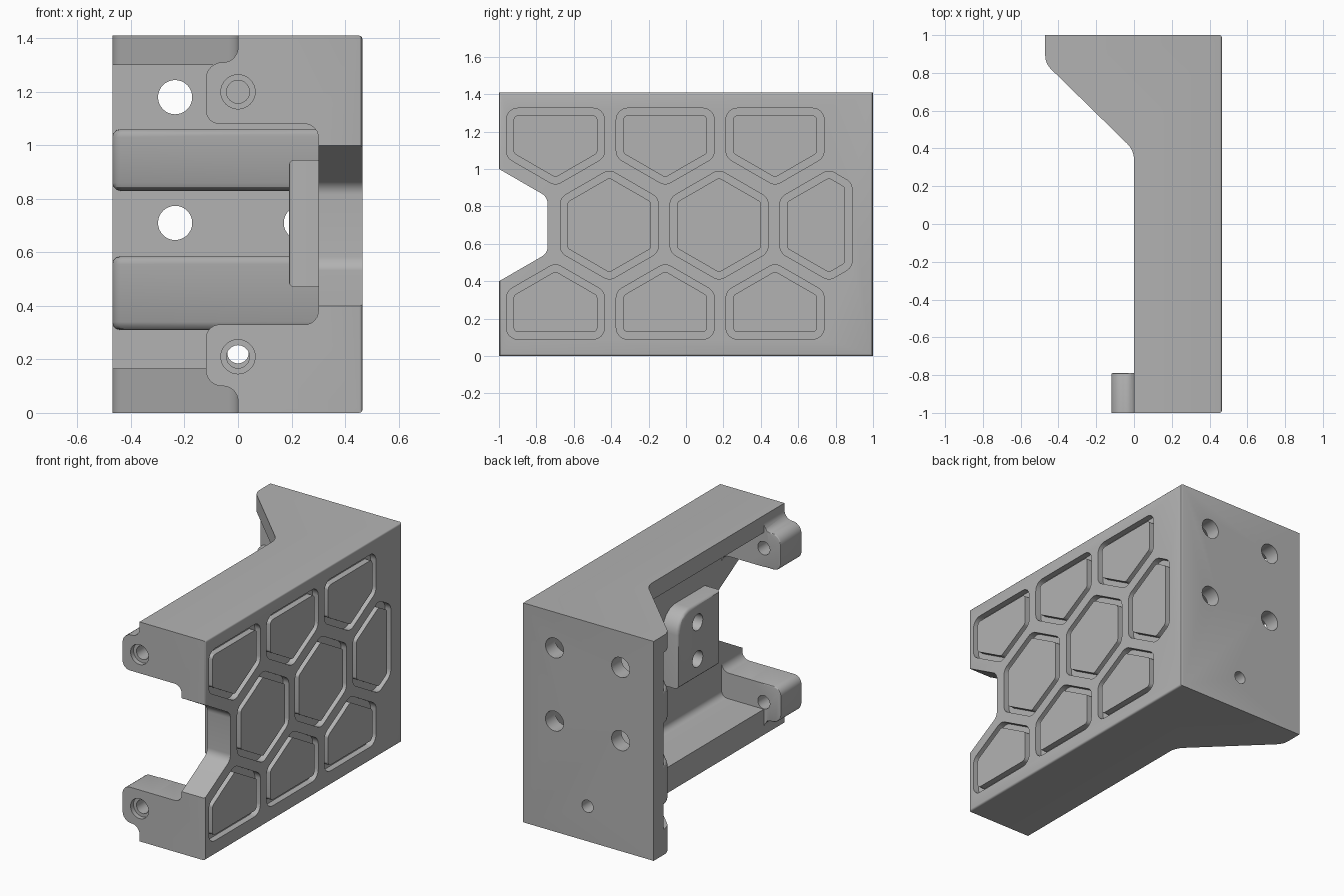
import bpy, bmesh, math
from mathutils import Vector

old = bpy.data.objects.get("Cube")
if old:
    bpy.data.objects.remove(old, do_unlink=True)

grey = bpy.data.materials.new("plain_grey")
grey.use_nodes = True
grey.diffuse_color = (0.45, 0.45, 0.45, 1)
grey.node_tree.nodes["Principled BSDF"].inputs["Base Color"].default_value = (0.45, 0.45, 0.45, 1)

H = 1.41      # height
FACE = 0.465  # outer wall face
INNER = 0.30  # inner wall face


def rounded(pts, steps=6):
    """Outline from (u, v[, radius]) corners, with arcs where a radius is given."""
    out = []
    for i, p in enumerate(pts):
        c = Vector(p[:2])
        if len(p) < 3:
            out.append(c)
            continue
        a = (Vector(pts[i - 1][:2]) - c).normalized()
        b = (Vector(pts[(i + 1) % len(pts)][:2]) - c).normalized()
        half, r = a.angle(b) / 2, p[2]
        mid = c + (a + b).normalized() * (r / math.sin(half))
        s, e = (c + d * (r / math.tan(half)) - mid for d in (a, b))
        out += [mid + s.lerp(e, k / steps).normalized() * r for k in range(steps + 1)]
    return out


def prism(name, pts, axis, lo, hi, bevel=0, rule=None):
    """Extrude an outline along an axis; bevel the edges picked by the rule."""
    place = {"x": lambda u, v, w: (w, u, v),
             "y": lambda u, v, w: (u, w, v),
             "z": lambda u, v, w: (u, v, w)}[axis]
    bm = bmesh.new()
    outline = rounded(pts)
    rings = [[bm.verts.new(place(p.x, p.y, w)) for p in outline] for w in (lo, hi)]
    n = len(outline)
    for ring in rings:
        bm.faces.new(ring)
    for i in range(n):
        j = (i + 1) % n
        bm.faces.new((rings[0][i], rings[0][j], rings[1][j], rings[1][i]))
    bmesh.ops.recalc_face_normals(bm, faces=bm.faces)
    if bevel:
        edges = [e for e in bm.edges if rule(e.verts[0].co, e.verts[1].co)]
        bmesh.ops.bevel(bm, geom=edges, offset=bevel, segments=3, profile=0.5,
                        affect="EDGES", clamp_overlap=True)
        bmesh.ops.recalc_face_normals(bm, faces=bm.faces)
    mesh = bpy.data.meshes.new(name)
    bm.to_mesh(mesh)
    bm.free()
    mesh.materials.append(grey)
    ob = bpy.data.objects.new(name, mesh)
    bpy.context.collection.objects.link(ob)
    return ob


def rod(name, u, v, r, axis, lo, hi, sides=32):
    ring = [(u + r * math.cos(2 * math.pi * k / sides),
             v + r * math.sin(2 * math.pi * k / sides)) for k in range(sides)]
    return prism(name, ring, axis, lo, hi)


def combine(target, tool, operation):
    """Apply a boolean and remove the tool."""
    mod = target.modifiers.new("boolean", "BOOLEAN")
    mod.operation, mod.object, mod.solver = operation, tool, "EXACT"
    bpy.context.view_layer.objects.active = target
    bpy.ops.object.modifier_apply(modifier=mod.name)
    bpy.data.objects.remove(tool, do_unlink=True)


def cut(tool):
    combine(bracket, tool, "DIFFERENCE")


def add(tool):
    combine(bracket, tool, "UNION")


# Body: long wall with a sloping rear flange
bracket = prism("bracket_body",
                [(FACE, -1), (FACE, 1), (-0.47, 1), (-0.47, 0.85, 0.1),
                 (0, 0.39, 0.12), (0, -1)], "z", 0, H,
                0.012, lambda a, b: min(a.x, b.x) > FACE - 0.01)

# Hollow interior and the front opening
cut(prism("hollow_cutter", [(-1, 0.165), (INNER, 0.165, 0.04), (INNER, 1.3, 0.04), (-1, 1.3)],
          "y", -0.79, 0.9))
cut(prism("opening_cutter", [(-1, 0.33), (INNER, 0.33, 0.05), (INNER, 1.08, 0.05), (-1, 1.08)],
          "y", -1.2, -0.7))

# Sloping ribs that brace the flange
for low, high in ((0.31, 0.585), (0.83, 1.06)):
    add(prism("rib", [(0.36, 0.04), (-0.47, 0.85, 0.1), (-0.47, 0.96), (0.36, 0.96)],
              "z", low, high, 0.03,
              lambda a, b: abs(a.z - b.z) < 0.001 and min(a.y, b.y) < 0.95))

# Screw bosses at the front, one mirrored above the other
boss = [(0.1, 0.33), (-0.12, 0.33, 0.05), (-0.12, 0.1, 0.06), (0, 0.1, 0.055),
        (0, 0.02), (0.1, 0.02)]
for flip in (False, True):
    pts = [(p[0], H - p[1], *p[2:]) if flip else p for p in boss]
    z = H - 0.21 if flip else 0.21
    add(prism("boss", pts, "y", -1, -0.79, 0.025,
              lambda a, b: min(a.y, b.y) > -0.8 and min(a.x, b.x) < -0.02))
    cut(rod("boss_hole", 0, z, 0.043, "y", -1.1, -0.6))
    cut(rod("boss_counterbore", 0, z, 0.064, "y", -1.1, -0.97))

# Mounting holes through the flange
for x in (-0.235, 0.235):
    for z in (0.71, 1.18):
        cut(rod("flange_hole", x, z, 0.064, "y", 0.8, 1.1))
cut(rod("small_flange_hole", 0, 0.225, 0.04, "y", 0.8, 1.1))

# Notch in the front edge of the wall
cut(prism("notch_cutter", [(-1.1, 1.058), (-0.74, 0.85, 0.06), (-0.74, 0.55, 0.06), (-1.1, 0.342)],
          "x", 0.1, 0.6))

# Lug on the inner wall with two blind holes
add(prism("lug", [(-0.62, 0.47), (-0.19, 0.47), (-0.19, 0.945, 0.13), (-0.62, 0.945)],
          "x", 0.19, 0.34, 0.02, lambda a, b: max(a.x, b.x) < 0.2))
for z in (0.59, 0.826):
    cut(rod("lug_hole", -0.39, z, 0.052, "x", 0.1, 0.36))


# Honeycomb grooves on the outer wall
def cell(y, z, right, inset, radius):
    """Pointed hexagon, trimmed to the panel margins."""
    size, half = 0.297 - inset * 1.15, 0.262 - inset
    right = min(half, right - y - inset)
    left_z, right_z = size - half * 0.577, size - right * 0.577
    low, high = 0.09 + inset, 1.325 - inset
    top, bottom = [], []
    if z + size > high:
        top = [(y - half, high, radius), (y + right, high, radius)]
    else:
        top = [(y - half, z + left_z, radius), (y, z + size, radius), (y + right, z + right_z, radius)]
    if z - size < low:
        bottom = [(y + right, low, radius), (y - half, low, radius)]
    else:
        bottom = [(y + right, z - right_z, radius), (y, z - size, radius), (y - half, z - left_z, radius)]
    return top + bottom


rows = ((1.208, -0.698), (0.7, -0.41), (0.2, -0.698))
for z, start in rows:
    for k in range(3):
        y = start + 0.587 * k
        groove = prism("groove_cutter", cell(y, z, 0.888, 0, 0.06), "x", FACE - 0.04, 0.6)
        core = prism("groove_core", cell(y, z, 0.888, 0.038, 0.025), "x", 0.3, 0.7)
        combine(groove, core, "DIFFERENCE")
        cut(groove)

# Smooth the rounded areas, keep the edges crisp
bpy.ops.object.select_all(action="DESELECT")
bracket.select_set(True)
bpy.context.view_layer.objects.active = bracket
bpy.ops.object.shade_smooth_by_angle(angle=math.radians(30))
